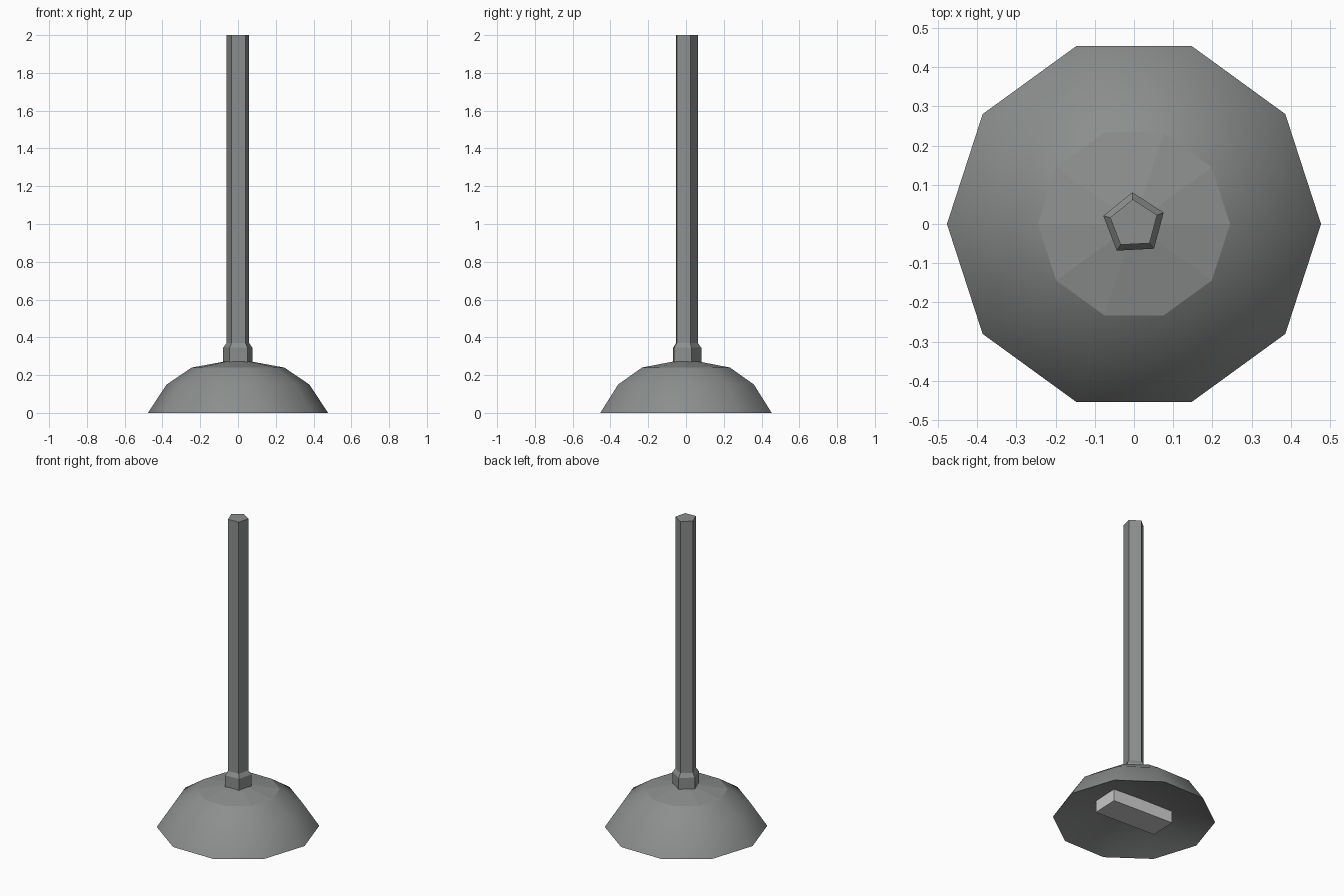
import bpy, bmesh, math
from mathutils import Matrix

if "Cube" in bpy.data.objects:
    bpy.data.objects.remove(bpy.data.objects["Cube"])

# Dark grey for the dome and rod
dark = bpy.data.materials.new("dark_grey")
dark.diffuse_color = (0.26, 0.275, 0.265, 1)
dark.use_nodes = True
dark.node_tree.nodes["Principled BSDF"].inputs["Base Color"].default_value = dark.diffuse_color


def lathe(name, profile, sides, turn=0.0, cap_bottom=False, cap_top=False):
    """Low-poly turned part; a zero radius makes a pointed end."""
    bm = bmesh.new()
    rings = []
    for r, z in profile:
        if r == 0:
            rings.append([bm.verts.new((0, 0, z))] * sides)
        else:
            rings.append([bm.verts.new((r * math.cos(turn + math.tau * i / sides),
                                        r * math.sin(turn + math.tau * i / sides), z))
                          for i in range(sides)])
    for a, b in zip(rings, rings[1:]):
        for i in range(sides):
            j = (i + 1) % sides
            quad = (a[i], a[j], b[j], b[i])
            bm.faces.new(list(dict.fromkeys(quad)))
    if cap_bottom:
        bm.faces.new(rings[0][::-1])
    if cap_top:
        bm.faces.new(rings[-1])
    return finish(name, bm, dark)


def finish(name, bm, material=None):
    mesh = bpy.data.meshes.new(name)
    bm.to_mesh(mesh)
    bm.free()
    if material:
        mesh.materials.append(material)
    obj = bpy.data.objects.new(name, mesh)
    bpy.context.collection.objects.link(obj)
    return obj


# Ten-sided dome with a hollowed underside, softly shaded
dome = lathe("dome", [(0, 0.095), (0.24, 0.09), (0.477, 0), (0.378, 0.15),
                      (0.245, 0.24), (0, 0.285)], 10)
bpy.context.view_layer.objects.active = dome
dome.select_set(True)
bpy.ops.object.shade_smooth_by_angle(angle=math.radians(38))
for face in dome.data.polygons:  # flat facets around the collar
    if face.center.z > 0.24:
        face.use_smooth = False

# Five-sided rod with its thicker collar
lathe("rod", [(0.081, 0.27), (0.081, 0.345), (0.063, 0.37), (0.063, 2.0)], 5,
      turn=math.radians(93), cap_bottom=True, cap_top=True)

# Block under the dome
bm = bmesh.new()
bmesh.ops.create_cube(bm, size=1, matrix=Matrix.Translation((0, 0, 0.053))
                      @ Matrix.Rotation(math.radians(-2.5), 4, 'Z')
                      @ Matrix.Diagonal((0.43, 0.175, 0.08, 1)))
finish("underside_block", bm)
